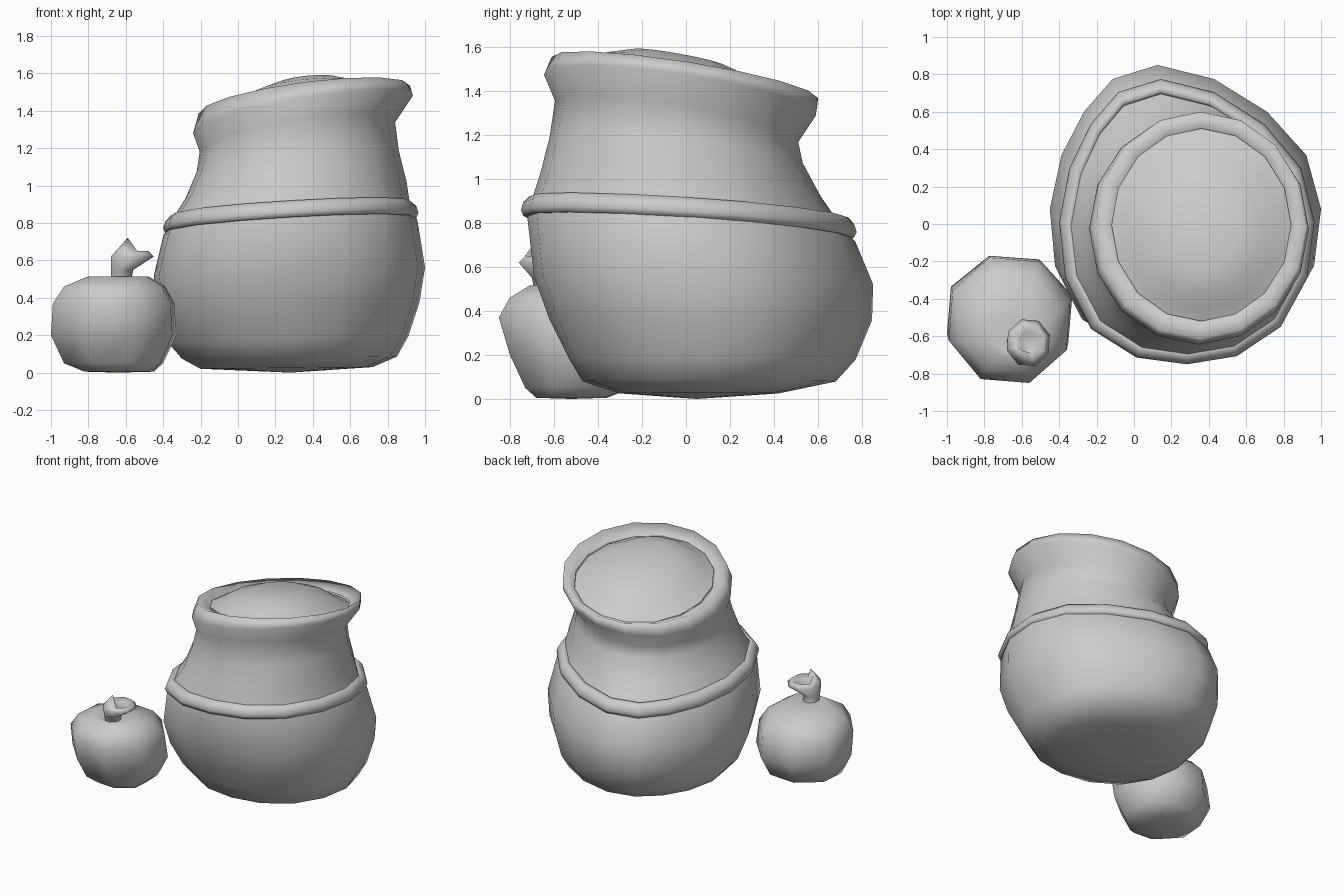
import bpy, bmesh, math


def ring(x0, x1, y0, y1, z, sx=0.0, sy=0.0, n=16, phase=0.0, lean=0.0, bulge=0.0):
    """Oval loop from its extents; sx, sy tilt it, lean skews the back half,
    bulge fills out the front corners and trims the back ones."""
    ang = [math.radians(phase) + 2 * math.pi * i / n for i in range(n)]
    mc = max(abs(math.cos(a)) for a in ang)
    ms = max(abs(math.sin(a)) for a in ang)
    cx, cy, rx, ry = (x0 + x1) / 2, (y0 + y1) / 2, (x1 - x0) / 2, (y1 - y0) / 2
    pts = []
    for a in ang:
        c, s = math.cos(a) / mc, math.sin(a) / ms
        corner = -0.5 if s > 0 else (0.9 if c < 0 else 0.6)
        k = 1.0 + bulge * (2 * c * s) ** 2 * corner
        x = cx + rx * c * k + lean * max(0, s) ** 3
        y = cy + ry * s * k
        pts.append((x, y, z + sx * (x - cx) + sy * (y - cy)))
    return pts


def loft(name, rings, start=None, end=None, loop=False):
    """Skin a stack of rings; start/end are optional closing points."""
    bm = bmesh.new()
    rows = [[bm.verts.new(p) for p in r] for r in rings]
    n = len(rows[0])
    pairs = list(zip(rows, rows[1:]))
    if loop:
        pairs.append((rows[-1], rows[0]))
    for a, b in pairs:
        for i in range(n):
            j = (i + 1) % n
            bm.faces.new((a[i], a[j], b[j], b[i]))
    for point, row in ((start, rows[0]), (end, rows[-1])):
        if point:
            v = bm.verts.new(point)
            for i in range(n):
                bm.faces.new((v, row[i], row[(i + 1) % n]))
    bmesh.ops.recalc_face_normals(bm, faces=bm.faces)
    for f in bm.faces:
        f.smooth = True
    mesh = bpy.data.meshes.new(name)
    bm.to_mesh(mesh)
    bm.free()
    obj = bpy.data.objects.new(name, mesh)
    bpy.context.collection.objects.link(obj)
    return obj


# Large sack: belly, neck and flared, tilted rim (extents, height, tilts, lean, bulge)
sack = [
    (-0.20, 0.72, -0.30, 0.42, 0.025, 0.01, 0, 0, 0),
    (-0.30, 0.85, -0.47, 0.68, 0.08, 0.01, 0, -0.08, 0.04),
    (-0.38, 0.91, -0.53, 0.77, 0.18, 0.02, 0, -0.12, 0.06),
    (-0.43, 0.97, -0.62, 0.845, 0.36, 0.02, 0, -0.15, 0.09),
    (-0.45, 1.00, -0.69, 0.85, 0.54, 0.03, -0.02, -0.15, 0.09),
    (-0.40, 0.96, -0.72, 0.77, 0.77, 0.06, -0.065, -0.15, 0.07),
    (-0.35, 0.92, -0.70, 0.69, 0.86, 0.06, -0.065, -0.13, 0.06),
    (-0.28, 0.90, -0.66, 0.61, 0.98, 0.08, -0.08, -0.08, 0.04),
    (-0.22, 0.86, -0.62, 0.53, 1.13, 0.10, -0.10, 0, 0.03),
    (-0.205, 0.84, -0.595, 0.51, 1.26, 0.15, -0.17, 0, 0),
    (-0.24, 0.935, -0.645, 0.59, 1.38, 0.17, -0.15, 0, 0),
    (-0.21, 0.92, -0.61, 0.60, 1.46, 0.13, -0.155, 0, 0),
    (-0.12, 0.84, -0.52, 0.51, 1.41, 0.12, -0.16, 0, 0),
]
loft("sack", [ring(*r[:7], lean=r[7], bulge=r[8]) for r in sack],
     start=(0.28, 0.05, 0.0))

# Heaped contents inside the mouth
contents = [
    (-0.12, 0.84, -0.52, 0.51, 1.41),
    (-0.05, 0.78, -0.46, 0.43, 1.445),
    (0.05, 0.68, -0.38, 0.33, 1.505),
    (0.19, 0.55, -0.24, 0.18, 1.55),
]
loft("contents", [ring(*r, 0.10, -0.18) for r in contents],
     end=(0.37, -0.03, 1.56))

# Rope band around the shoulder
band = []
for i in range(8):
    a = 2 * math.pi * i / 8
    d, h = 0.04 * math.cos(a), 0.045 * math.sin(a) - 0.02 * math.cos(a)
    band.append(ring(-0.36 - d, 0.925 + d, -0.71 - d, 0.735 + d, 0.832 + h,
                     0.06, -0.06, lean=-0.14, bulge=0.07))
loft("rope_band", band, loop=True)

# Small tied pouch
pouch = [
    (-0.82, -0.45, -0.68, -0.36, 0.005),
    (-0.93, -0.40, -0.73, -0.24, 0.05),
    (-1.00, -0.33, -0.80, -0.17, 0.20),
    (-0.99, -0.34, -0.85, -0.18, 0.37),
    (-0.93, -0.39, -0.80, -0.26, 0.46),
    (-0.80, -0.48, -0.71, -0.45, 0.515),
    (-0.68, -0.57, -0.69, -0.57, 0.51),
]
loft("pouch", [ring(*r, n=8, phase=18) for r in pouch],
     start=(-0.64, -0.52, 0.0))

# Gathered pouch neck with a flared, off-centre mouth
neck = [
    (-0.68, -0.57, -0.69, -0.57, 0.50, 0, 0),
    (-0.68, -0.56, -0.70, -0.58, 0.55, 0, 0),
    (-0.68, -0.45, -0.76, -0.51, 0.62, 0, 0),
    (-0.65, -0.48, -0.73, -0.54, 0.65, 0, 0),
    (-0.61, -0.52, -0.69, -0.58, 0.63, 0, 0),
]
rings = [ring(*r, n=8, phase=18) for r in neck]
# pull the front corner of the mouth up into a peak
rings[3][4] = (-0.62, -0.66, 0.68)
rings[3][5] = (-0.59, -0.68, 0.72)
loft("pouch_neck", rings, end=(-0.56, -0.63, 0.63))
